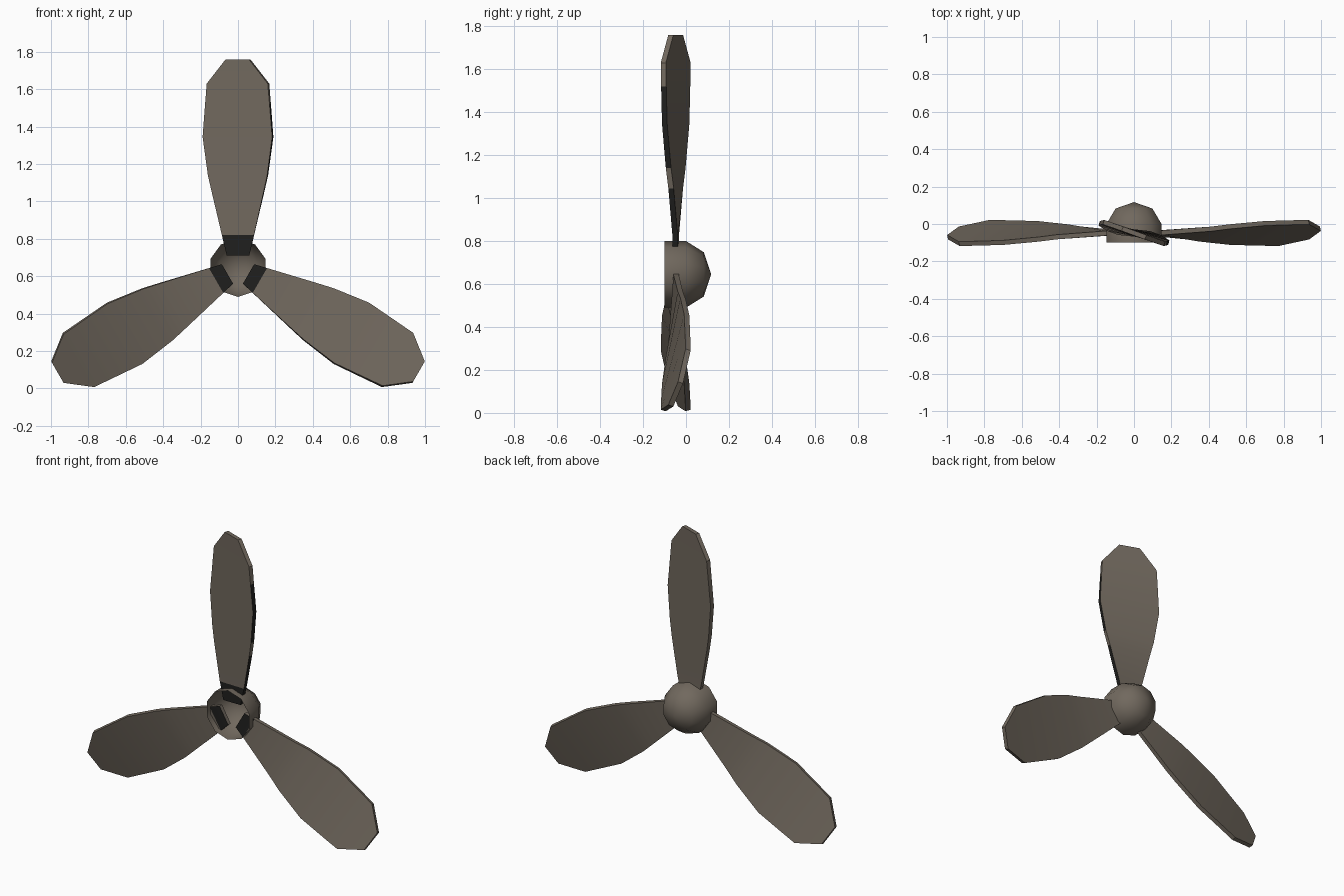
import bpy, bmesh, math
from mathutils import Matrix, Vector

if "Cube" in bpy.data.objects:
    bpy.data.objects.remove(bpy.data.objects["Cube"])

HUB_Z = 0.645
HUB_R = 0.155


def material(name, rgb):
    m = bpy.data.materials.new(name)
    m.diffuse_color = (*rgb, 1)
    m.use_nodes = True
    m.node_tree.nodes["Principled BSDF"].inputs["Base Color"].default_value = m.diffuse_color
    return m


metal = material("weathered brown metal", (0.165, 0.14, 0.112))
grime = material("dark grime", (0.014, 0.014, 0.013))


def make_object(name, bm, angle):
    bmesh.ops.recalc_face_normals(bm, faces=bm.faces[:])
    me = bpy.data.meshes.new(name)
    bm.to_mesh(me)
    bm.free()
    ob = bpy.data.objects.new(name, me)
    bpy.context.collection.objects.link(ob)
    me.materials.append(metal)
    me.materials.append(grime)
    bpy.ops.object.select_all(action='DESELECT')
    ob.select_set(True)
    bpy.context.view_layer.objects.active = ob
    bpy.ops.object.shade_smooth_by_angle(angle=math.radians(angle))
    return ob


# Hub: ten-sided shell, open at the front, domed at the back
bm = bmesh.new()
rings = []
for y, r in [(-0.10, HUB_R), (0.0, HUB_R), (0.083, 0.103)]:
    rings.append([bm.verts.new((r * math.sin(i * math.tau / 10), y,
                                HUB_Z + r * math.cos(i * math.tau / 10)))
                  for i in range(10)])
tip = bm.verts.new((0, 0.117, HUB_Z))
for i in range(10):
    j = (i + 1) % 10
    for a, b in zip(rings, rings[1:]):
        bm.faces.new((a[i], a[j], b[j], b[i]))
    bm.faces.new((rings[-1][i], rings[-1][j], tip))
make_object("hub", bm, 60)


# Blade: twisted flat sections (radius, half width, twist in degrees)
def blade(name, turn, root_end, grimy_edge):
    sections = [(0.065, 0.06, 0), (root_end, 0.06 + (root_end - 0.065) * 0.235, 1.5),
                (0.40, 0.139, 9), (0.495, 0.162, 12), (0.70, 0.193, 15.5),
                (0.875, 0.181, 18), (0.985, 0.173, 19.5), (1.115, 0.066, 20)]
    half_thick = 0.0125
    spin = Matrix.Rotation(turn, 4, 'Y')
    bm = bmesh.new()
    loops = []
    for r, w, twist in sections:
        rot = Matrix.Rotation(math.radians(-twist), 4, 'Z')
        loop = []
        for sx, sy in [(-1, -1), (1, -1), (1, 1), (-1, 1)]:
            p = rot @ Vector((sx * w, sy * half_thick, 0))
            p += Vector((0, -0.048, r))
            loop.append(bm.verts.new(spin @ p + Vector((0, 0, HUB_Z))))
        loops.append(loop)
    for k, (a, b) in enumerate(zip(loops, loops[1:])):
        for s in range(4):
            t = (s + 1) % 4
            f = bm.faces.new((a[s], a[t], b[t], b[s]))
            # grime on the front of the root and along one edge
            if (s == 0 and k == 0) or (s == 1 and grimy_edge and k in (0, 1, 3, 4)):
                f.material_index = 1
    bm.faces.new(loops[0])
    bm.faces.new(loops[-1])
    make_object(name, bm, 35)


blade("top_blade", 0, 0.175, True)
blade("right_blade", math.radians(120), 0.135, False)
blade("left_blade", math.radians(240), 0.135, False)
